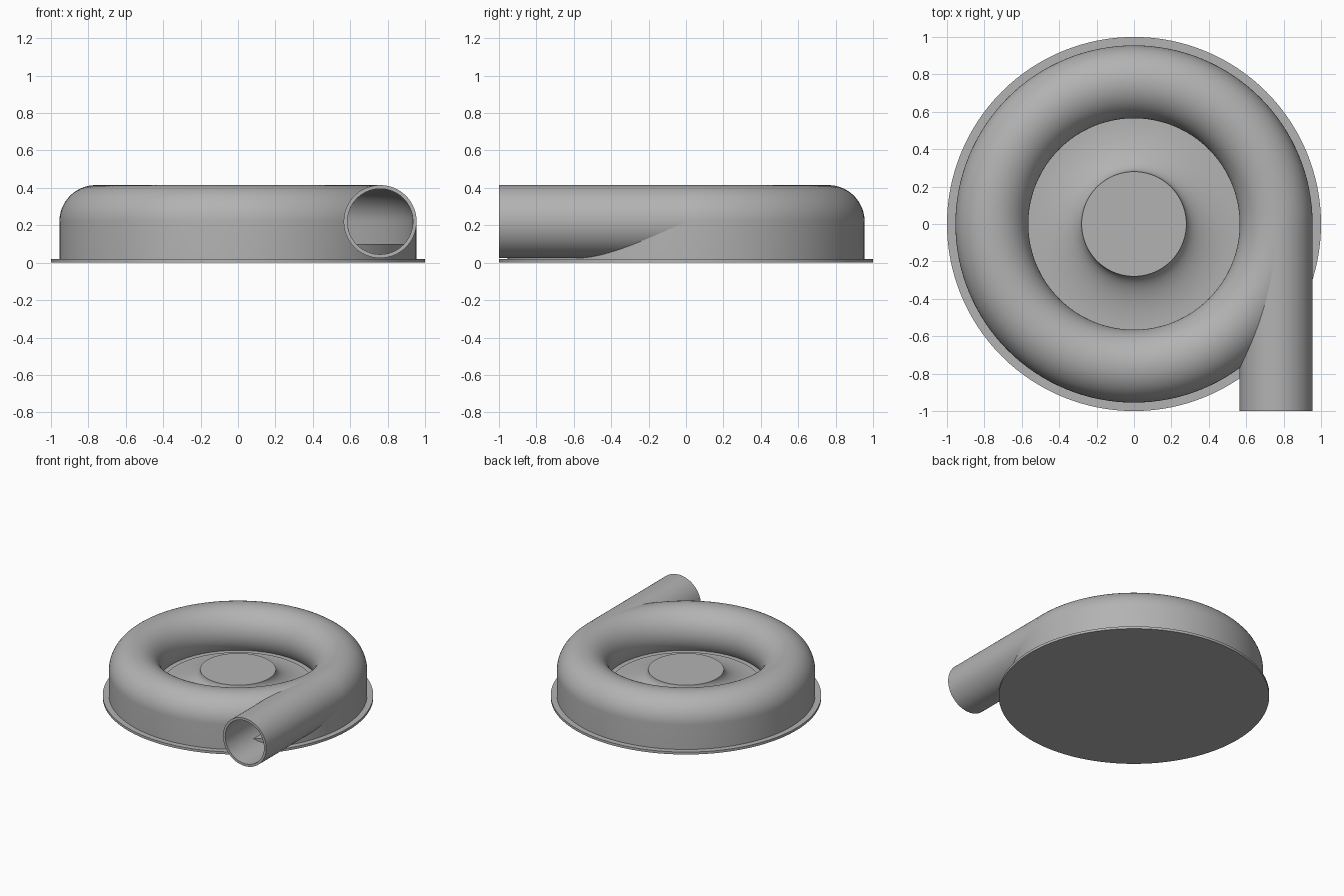
import bpy, bmesh
from math import sin, cos, pi, radians
from mathutils import Matrix

cube = bpy.data.objects.get("Cube")
if cube:
    bpy.data.objects.remove(cube, do_unlink=True)

grey = bpy.data.materials.new("plain grey")
grey.use_nodes = True
COLOUR = (0.45, 0.45, 0.45, 1)
grey.diffuse_color = COLOUR
grey.node_tree.nodes["Principled BSDF"].inputs["Base Color"].default_value = COLOUR

RING, TUBE, WALL, MID = 0.76, 0.195, 0.02, 0.22
FLOOR, PLATE = 0.1, 0.02
STEPS = 128


def revolve(name, profile, closed=False, matrix=Matrix()):
    """Spin an (r, z) profile about z; points at r = 0 become poles."""
    bm = bmesh.new()
    rings = []
    for r, z in profile:
        count = 1 if r == 0 else STEPS
        rings.append([bm.verts.new((r * cos(2 * pi * i / STEPS),
                                    r * sin(2 * pi * i / STEPS), z))
                      for i in range(count)])
    pairs = list(zip(rings, rings[1:]))
    if closed:
        pairs.append((rings[-1], rings[0]))
    for a, b in pairs:
        for i in range(STEPS):
            j = (i + 1) % STEPS
            corners = [a[i % len(a)], a[j % len(a)], b[j % len(b)], b[i % len(b)]]
            bm.faces.new(list(dict.fromkeys(corners)))
    bmesh.ops.recalc_face_normals(bm, faces=bm.faces)
    bm.transform(matrix)
    mesh = bpy.data.meshes.new(name)
    bm.to_mesh(mesh)
    bm.free()
    mesh.materials.append(grey)
    obj = bpy.data.objects.new(name, mesh)
    bpy.context.collection.objects.link(obj)
    return obj


def smooth(obj):
    bpy.ops.object.select_all(action='DESELECT')
    obj.select_set(True)
    bpy.context.view_layer.objects.active = obj
    bpy.ops.object.shade_smooth_by_angle(angle=radians(35))


def shell_side(radius):
    """Straight outer wall, then an arc over the top and under the inner lip."""
    end = 217
    arc = [radians(end * i / 40) for i in range(41)]
    return [(RING + radius, PLATE)] + [
        (RING + radius * cos(a), MID + radius * sin(a)) for a in arc]


# Base plate with its thin flange
smooth(revolve("base_plate", [(0, 0), (1, 0), (1, PLATE), (0, PLATE)]))

# Raised floor inside the housing
smooth(revolve("inner_floor", [(0, PLATE), (0.945, PLATE), (0.945, FLOOR), (0, FLOOR)]))

# Flared hub in the middle
HUB, HUB_TOP, FLARE = 0.28, 0.23, 0.285
flare = [(HUB + FLARE * (1 - cos(a)), HUB_TOP - 0.125 * sin(a))
         for a in [pi / 2 * i / 20 for i in range(21)]]
smooth(revolve("hub", [(0, HUB_TOP)] + flare + [(HUB + FLARE, 0.09), (0, 0.09)]))

# Hollow ring housing
housing = revolve("ring_housing", shell_side(TUBE) + shell_side(TUBE - WALL)[::-1], closed=True)

# Outlet pipe, tangent to the ring
along_y = Matrix.Translation((RING, 0, MID)) @ Matrix.Rotation(pi / 2, 4, 'X')
bore = TUBE - WALL
smooth(revolve("outlet_pipe", [(TUBE, 0), (TUBE, 1), (bore, 1), (bore, 0)],
               closed=True, matrix=along_y))

# Opening from the pipe into the housing
cutter = revolve("bore_cutter", [(0, 0.03), (0.184, 0.03), (0.184, 1.1), (0, 1.1)],
                 matrix=along_y)
cut = housing.modifiers.new("outlet_opening", 'BOOLEAN')
cut.operation = 'DIFFERENCE'
cut.solver = 'EXACT'
cut.object = cutter
bpy.context.view_layer.objects.active = housing
bpy.ops.object.modifier_apply(modifier=cut.name)
bpy.data.objects.remove(cutter, do_unlink=True)
smooth(housing)
